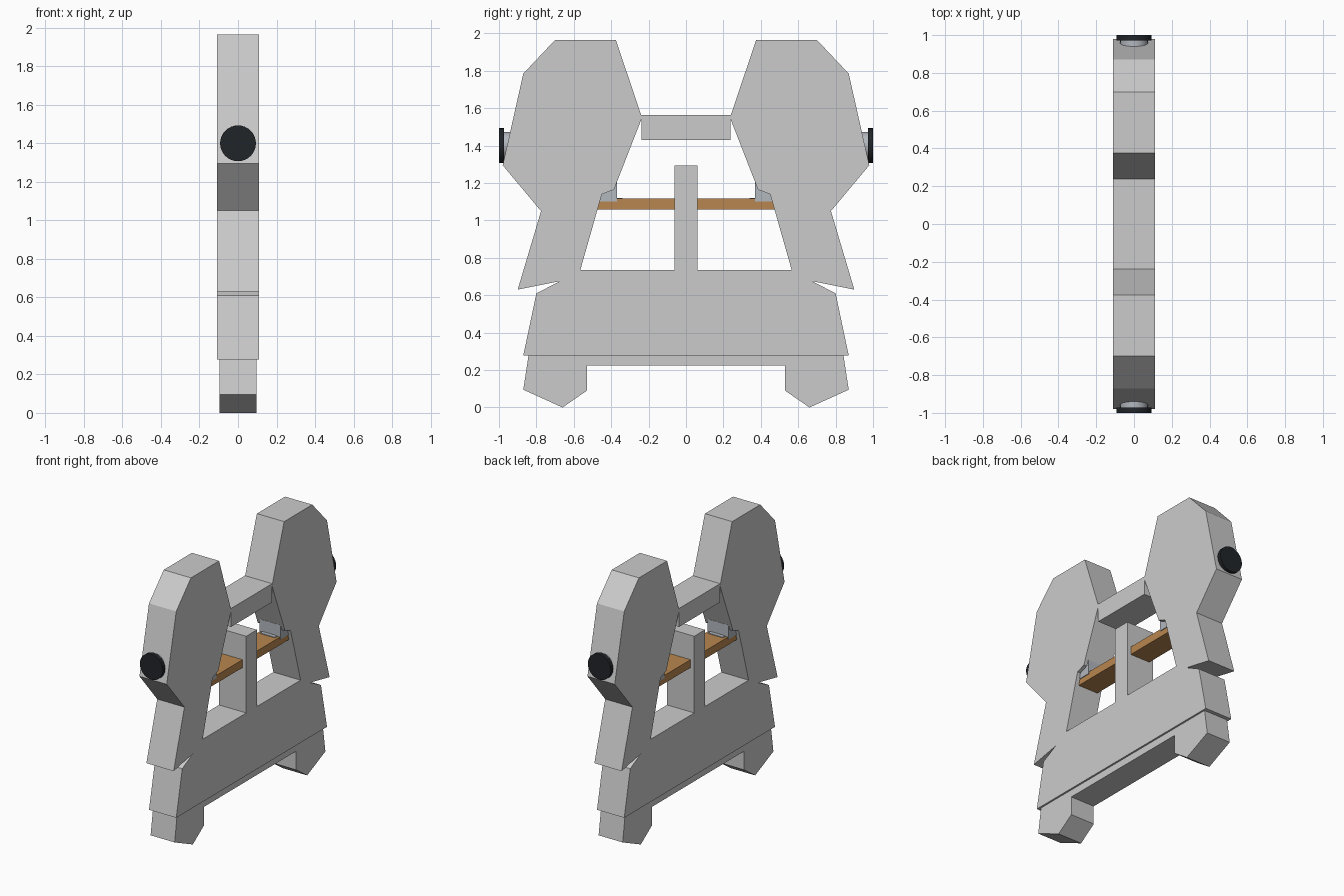
import bpy, bmesh, math

if "Cube" in bpy.data.objects:
    bpy.data.objects.remove(bpy.data.objects["Cube"])


def material(name, color):
    m = bpy.data.materials.new(name)
    m.diffuse_color = (*color, 1)
    m.use_nodes = True
    m.node_tree.nodes["Principled BSDF"].inputs["Base Color"].default_value = m.diffuse_color
    return m


WOOD = material("wood", (0.48, 0.24, 0.08))
BLACK = material("black", (0.015, 0.018, 0.022))
STEEL = material("light_steel", (0.45, 0.48, 0.52))


def finish(name, bm, mat=None):
    bmesh.ops.recalc_face_normals(bm, faces=bm.faces[:])
    mesh = bpy.data.meshes.new(name)
    bm.to_mesh(mesh)
    bm.free()
    if mat:
        mesh.materials.append(mat)
    ob = bpy.data.objects.new(name, mesh)
    bpy.context.collection.objects.link(ob)
    return ob


def mirrored_slab(name, half, width):
    """Mirror a half outline of (y, z) points across y = 0 and extrude it along x."""
    outline = half + [(-y, z) for y, z in reversed(half)]
    bm = bmesh.new()
    face = bm.faces.new([bm.verts.new((-width / 2, y, z)) for y, z in outline])
    grown = bmesh.ops.extrude_face_region(bm, geom=[face])["geom"]
    bmesh.ops.translate(bm, vec=(width, 0, 0),
                        verts=[v for v in grown if isinstance(v, bmesh.types.BMVert)])
    return finish(name, bm)


def box(name, x, y, z, mat=None):
    bm = bmesh.new()
    bmesh.ops.create_cube(bm, size=1)
    for v in bm.verts:
        v.co = [lo + (c + 0.5) * (hi - lo) for c, (lo, hi) in zip(v.co, (x, y, z))]
    return finish(name, bm, mat)


def disc(name, radius, y0, y1, z, mat):
    bpy.ops.mesh.primitive_cylinder_add(vertices=32, radius=radius, depth=abs(y1 - y0),
                                        location=(0, (y0 + y1) / 2, z),
                                        rotation=(math.pi / 2, 0, 0))
    ob = bpy.context.object
    ob.name = name
    ob.data.materials.append(mat)
    bpy.ops.object.shade_smooth_by_angle(angle=math.radians(40))


# Main frame: centre post, two uprights and the body
mirrored_slab("frame", [
    (0.062, 1.295), (0.062, 0.735), (0.565, 0.735), (0.45, 1.14), (0.385, 1.165),
    (0.235, 1.55), (0.375, 1.965), (0.70, 1.965), (0.87, 1.785), (0.98, 1.295),
    (0.775, 1.05), (0.90, 0.63), (0.675, 0.675), (0.80, 0.61), (0.87, 0.278)], 0.22)

# Narrower base with pointed feet
mirrored_slab("base_with_feet", [
    (0.842, 0.278), (0.87, 0.095), (0.66, 0.0), (0.53, 0.09), (0.53, 0.225)], 0.194)

# Bar between the uprights, and the wooden plank below it
box("crossbar", (-0.11, 0.11), (-0.237, 0.237), (1.43, 1.565))
box("plank", (-0.08, 0.08), (-0.48, 0.48), (1.058, 1.116), WOOD)

# Plank brackets and round end knobs on both sides
for side, s in (("front", -1), ("back", 1)):
    box(side + "_bracket", (-0.085, 0.085), sorted((s * 0.368, s * 0.46)), (1.10, 1.205), STEEL)
    box(side + "_bracket_lip", (-0.06, 0.06), sorted((s * 0.34, s * 0.38)), (1.11, 1.121), STEEL)
    disc(side + "_knob_stem", 0.073, s * 0.90, s * 0.985, 1.4, STEEL)
    disc(side + "_knob_cap", 0.093, s * 0.972, s * 1.0, 1.4, BLACK)
